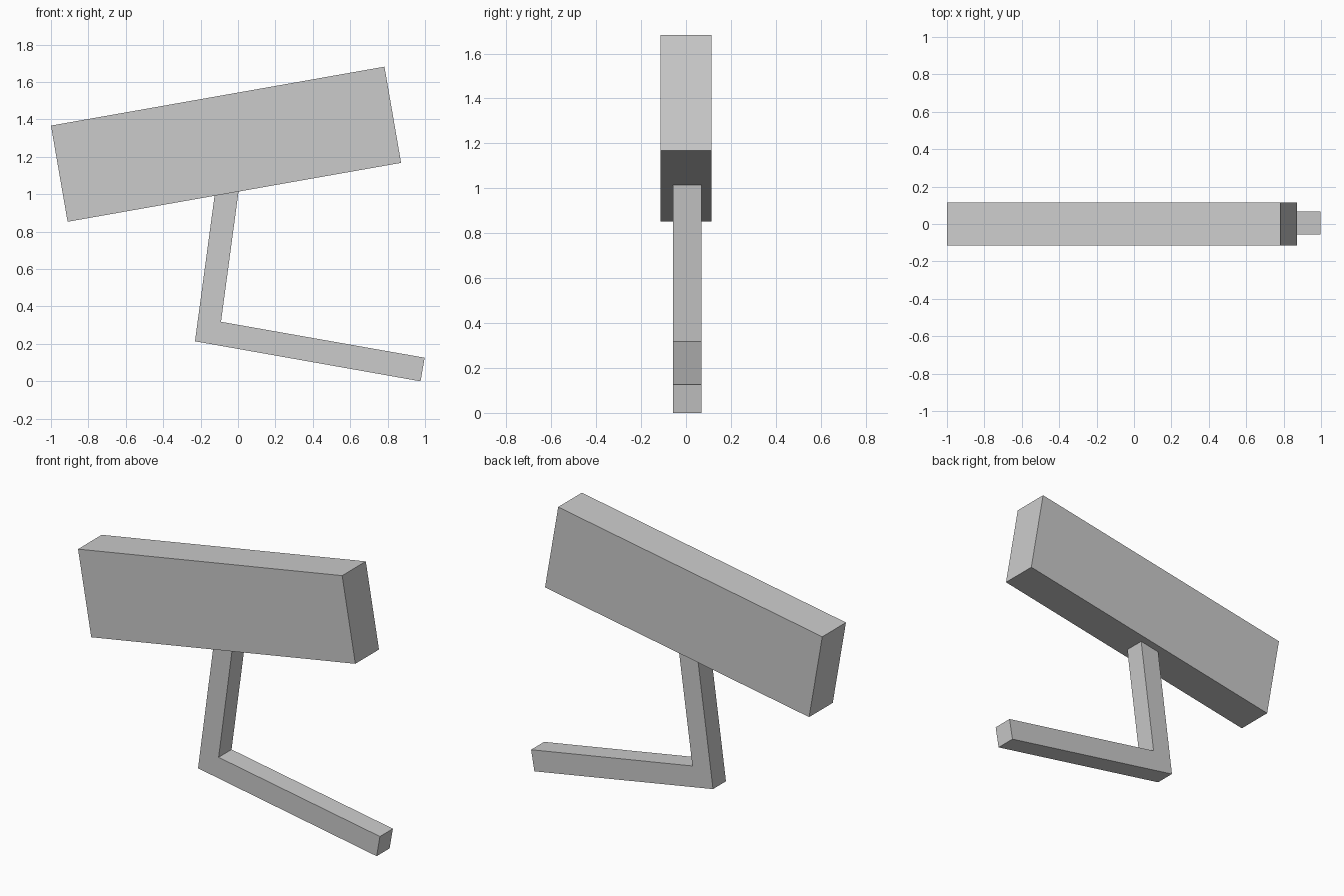
import bpy
import bmesh

cube = bpy.data.objects.get("Cube")
if cube:
    bpy.data.objects.remove(cube, do_unlink=True)

grey = bpy.data.materials.new("light_grey")
grey.use_nodes = True
colour = (0.6, 0.6, 0.6, 1)
grey.diffuse_color = colour
grey.node_tree.nodes["Principled BSDF"].inputs["Base Color"].default_value = colour


def extrude_profile(name, profile, y_front, y_back):
    """Extrude an (x, z) outline from y_front to y_back."""
    bm = bmesh.new()
    face = bm.faces.new([bm.verts.new((x, y_front, z)) for x, z in profile])
    result = bmesh.ops.extrude_face_region(bm, geom=[face], use_keep_orig=True)
    moved = [g for g in result["geom"] if isinstance(g, bmesh.types.BMVert)]
    bmesh.ops.translate(bm, verts=moved, vec=(0, y_back - y_front, 0))
    bmesh.ops.recalc_face_normals(bm, faces=bm.faces)
    mesh = bpy.data.meshes.new(name)
    bm.to_mesh(mesh)
    bm.free()
    mesh.materials.append(grey)
    obj = bpy.data.objects.new(name, mesh)
    bpy.context.collection.objects.link(obj)
    return obj


# Tilted box-shaped housing
extrude_profile("housing", [(-1.0, 1.367), (-0.911, 0.853),
                            (0.872, 1.168), (0.783, 1.682)], -0.114, 0.114)

# Bent bracket: upright post and sloping foot in one mitred piece
extrude_profile("bracket_arm", [(-0.125, 0.994), (-0.23, 0.214), (0.976, 0.0),
                                (0.998, 0.126), (-0.091, 0.318), (0.003, 1.016)],
                -0.057, 0.068)
